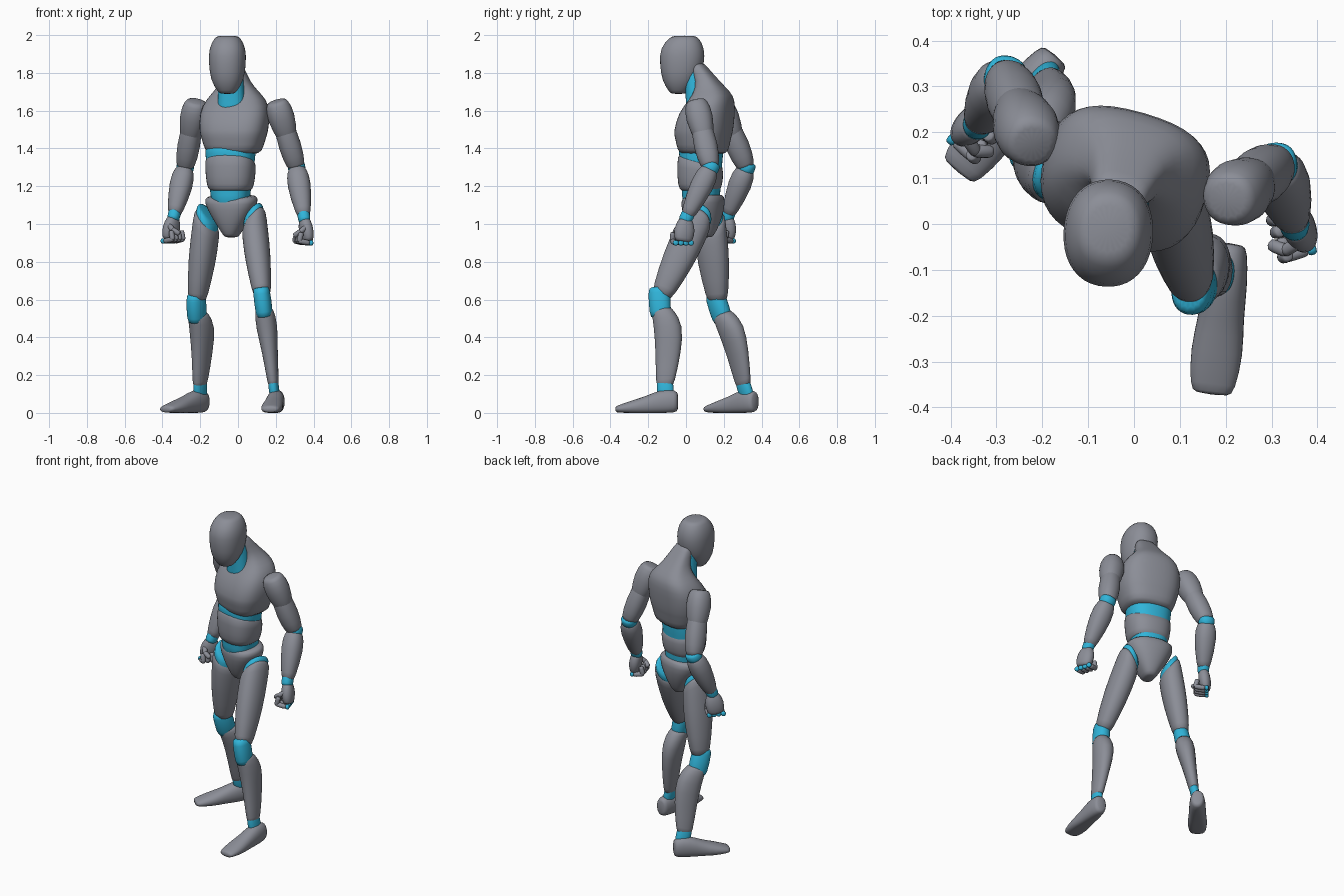
import bpy
import bmesh
import math
from mathutils import Vector

if "Cube" in bpy.data.objects:
    bpy.data.objects.remove(bpy.data.objects["Cube"], do_unlink=True)


def make_material(name, color):
    mat = bpy.data.materials.new(name)
    mat.use_nodes = True
    mat.diffuse_color = color
    mat.node_tree.nodes["Principled BSDF"].inputs["Base Color"].default_value = color
    return mat


GREY = make_material("slate grey", (.26, .27, .31, 1))
CYAN = make_material("joint cyan", (.03, .46, .7, 1))
UP = Vector((0, 0, 1))


def heading(degrees):
    angle = math.radians(degrees)
    return Vector((math.sin(angle), -math.cos(angle), 0))


def superellipse(angle, power):
    """Point on a squared-off unit circle."""
    c, s = math.cos(angle), math.sin(angle)
    return (math.copysign(abs(c) ** (2 / power), c),
            math.copysign(abs(s) ** (2 / power), s))


def loft(name, start, end, front, profile, mat=GREY, box=2.2, sides=16,
         lip=.012, tilt_side=0, tilt_front=1):
    """Skin rings (t, half width, half depth, shift, tilt) along an axis, with rounded ends."""
    start, end = Vector(start), Vector(end)
    axis = (end - start).normalized()
    depth = (front - axis * front.dot(axis)).normalized()
    side = depth.cross(axis)
    bm = bmesh.new()

    def add_ring(row, scale, push):
        t, width, thick, shift, tilt = (list(row) + [0, 0])[:5]
        ring = []
        for i in range(sides):
            u, v = superellipse(math.tau * i / sides, box)
            u, v = u * width * scale, v * thick * scale
            p = start.lerp(end, t) + side * u + depth * (v + shift)
            p += axis * (push + tilt * (tilt_side * u + tilt_front * v))
            p.z = max(p.z, 0)
            ring.append(bm.verts.new(p))
        return ring

    rings = [add_ring(profile[0], .75, -lip)]
    rings += [add_ring(row, 1, 0) for row in profile]
    rings.append(add_ring(profile[-1], .75, lip))
    for low, high in zip(rings, rings[1:]):
        for i in range(sides):
            j = (i + 1) % sides
            bm.faces.new((low[i], low[j], high[j], high[i]))
    bm.faces.new(rings[0])
    bm.faces.new(rings[-1])
    bmesh.ops.recalc_face_normals(bm, faces=bm.faces[:])
    for face in bm.faces:
        face.smooth = True
    mesh = bpy.data.meshes.new(name)
    bm.to_mesh(mesh)
    bm.free()
    mesh.materials.append(mat)
    obj = bpy.data.objects.new(name, mesh)
    bpy.context.collection.objects.link(obj)
    rounding = obj.modifiers.new("rounding", "SUBSURF")
    rounding.levels = rounding.render_levels = 1


def column(name, x, y, yaw, profile, mat=GREY, box=2.4):
    """Upright loft whose ring parameter is the height."""
    loft(name, (x, y, 0), (x, y, 1), heading(yaw), profile, mat, box, sides=20)


def joint(name, start, end, front, first, last, width, depth):
    """Short band of constant size between two fractions of a limb."""
    loft(name, start, end, front, [(first, width, depth), (last, width, depth)], CYAN)


def finger_bone(name, start, end, front, mat=GREY):
    """Small capsule."""
    loft(name, start, end, front, [(t, .016, .016) for t in (0, 1)], mat, sides=8, lip=.006)


# Head and neck
column("head", -.055, 0, -3, [
    (1.7, .05, .05, .04), (1.76, .09, .1, .03), (1.85, .1, .12, .02),
    (1.93, .1, .12, .02), (1.985, .07, .08, .01)], box=2.2)
column("neck", -.035, .06, -8, [(1.57, .08, .06), (1.7, .07, .06), (1.84, .06, .06, .02)], CYAN)

# Torso: chest runs up over the shoulders into the nape
column("chest", -.02, .1, -16, [
    (1.38, .15, .13, .01), (1.46, .17, .14, .01), (1.48, .18, .15, .01),
    (1.59, .19, .14, -.01), (1.66, .16, .11, -.04), (1.7, .12, .09, -.04),
    (1.75, .08, .06, -.02), (1.84, .06, .04, .04)], box=2.7)
column("abdomen", -.04, .075, -14, [
    (1.18, .12, .11), (1.24, .13, .12), (1.34, .14, .12, 0, .3)])
column("core", -.04, .08, -14, [
    (1.1, .1, .1), (1.2, .11, .1), (1.33, .13, .11), (1.42, .14, .12)], CYAN)
column("pelvis", -.035, .09, -18, [
    (.94, .04, .06), (1, .08, .09), (1.08, .13, .11), (1.14, .15, .11, 0, -.1)])

# Profiles shared by both sides
SHOULDER = [(.05, .06, .06), (.25, .08, .08), (.6, .05, .05)]
UPPER_ARM = [(.3, .05, .05), (.7, .065, .07), (.98, .05, .05)]
FOREARM = [(.05, .05, .05), (.3, .07, .07), (.92, .04, .04)]
PALM = [(.1, .03, .04), (.5, .04, .06), (.95, .03, .05)]
HIP = [(0, .06, .08, 0, .9), (.15, .06, .08, 0, .9)]
THIGH = [(.07, .07, .09, 0, .9), (.25, .07, .09, 0, .5), (.5, .07, .09), (.93, .05, .06)]
SHIN = [(.12, .05, .06, -.01), (.3, .06, .08, -.04), (.6, .04, .07, -.03), (.96, .03, .05)]
FOOT = [(.04, .04, .06, .06), (.25, .05, .07, .06), (.5, .05, .05, .04),
        (.7, .06, .04, .03), (.95, .05, .02, .02)]


def arm(label, shoulder, elbow, wrist, yaw, row, curl):
    front = heading(yaw)
    loft(label + "_shoulder", shoulder, elbow, front, SHOULDER)
    loft(label + "_upper_arm", shoulder, elbow, front, UPPER_ARM)
    joint(label + "_elbow", elbow, wrist, front, -.07, .07, .048, .048)
    loft(label + "_forearm", elbow, wrist, front, FOREARM)
    joint(label + "_wrist", elbow, wrist, front, .85, 1.05, .034, .037)
    # Closed fist: palm, four curled fingers and a thumb
    row, curl, wrist = Vector(row).normalized(), Vector(curl).normalized(), Vector(wrist)
    palm_end = wrist + row * .02 - curl * .015 - UP * .12
    loft(label + "_palm", wrist, palm_end, row, PALM)
    for i, finger in enumerate(("little", "ring", "middle", "index")):
        name = label + "_" + finger
        knuckle = palm_end + row * (i - 1.5) * .028 - UP * .01
        bend = knuckle + curl * .06 + UP * .01
        finger_bone(name + "_knuckle", knuckle - curl * .01, knuckle, row, CYAN)
        finger_bone(name + "_finger", knuckle + curl * .01, bend, row)
        finger_bone(name + "_fingertip", bend, bend - curl * .01 + UP * .04, row)
    base = wrist + row * .04 - UP * .045
    bend = base + row * .01 + curl * .035 - UP * .025
    finger_bone(label + "_thumb", base, bend, row)
    finger_bone(label + "_thumb_tip", bend, bend + curl * .025 - (row + UP) * .02, row)


def leg(label, hip, knee, ankle, heel, thigh_yaw, foot_yaw, outward):
    front, toe = heading(thigh_yaw), heading(foot_yaw)
    for part, profile, mat in (("_hip", HIP, CYAN), ("_thigh", THIGH, GREY)):
        loft(label + part, hip, knee, front, profile, mat, tilt_side=outward, tilt_front=0)
    joint(label + "_knee", knee, ankle, toe, -.12, .18, .047, .06)
    loft(label + "_shin", knee, ankle, toe, SHIN)
    joint(label + "_ankle", knee, ankle, toe, .9, 1.1, .028, .046)
    loft(label + "_foot", heel, Vector(heel) + toe * .34, UP, FOOT)


# Limbs in a turned, striding stance
arm("left", (.2, .05, 1.66), (.31, .13, 1.3), (.35, 0, 1.03), 0, (.3, -1, 0), (-1, -.3, 0))
arm("right", (-.22, .17, 1.66), (-.28, .32, 1.3), (-.34, .22, 1.04), -15,
    (-.6, -.7, 0), (.7, -.6, 0))
leg("left", (.08, .07, 1.05), (.13, -.14, .6), (.19, -.11, .13), (.21, -.04, 0), -8, -7, -1)
leg("right", (-.16, .12, 1.05), (-.22, .17, .57), (-.2, .31, .13), (-.17, .37, 0), -25, -40, 1)
